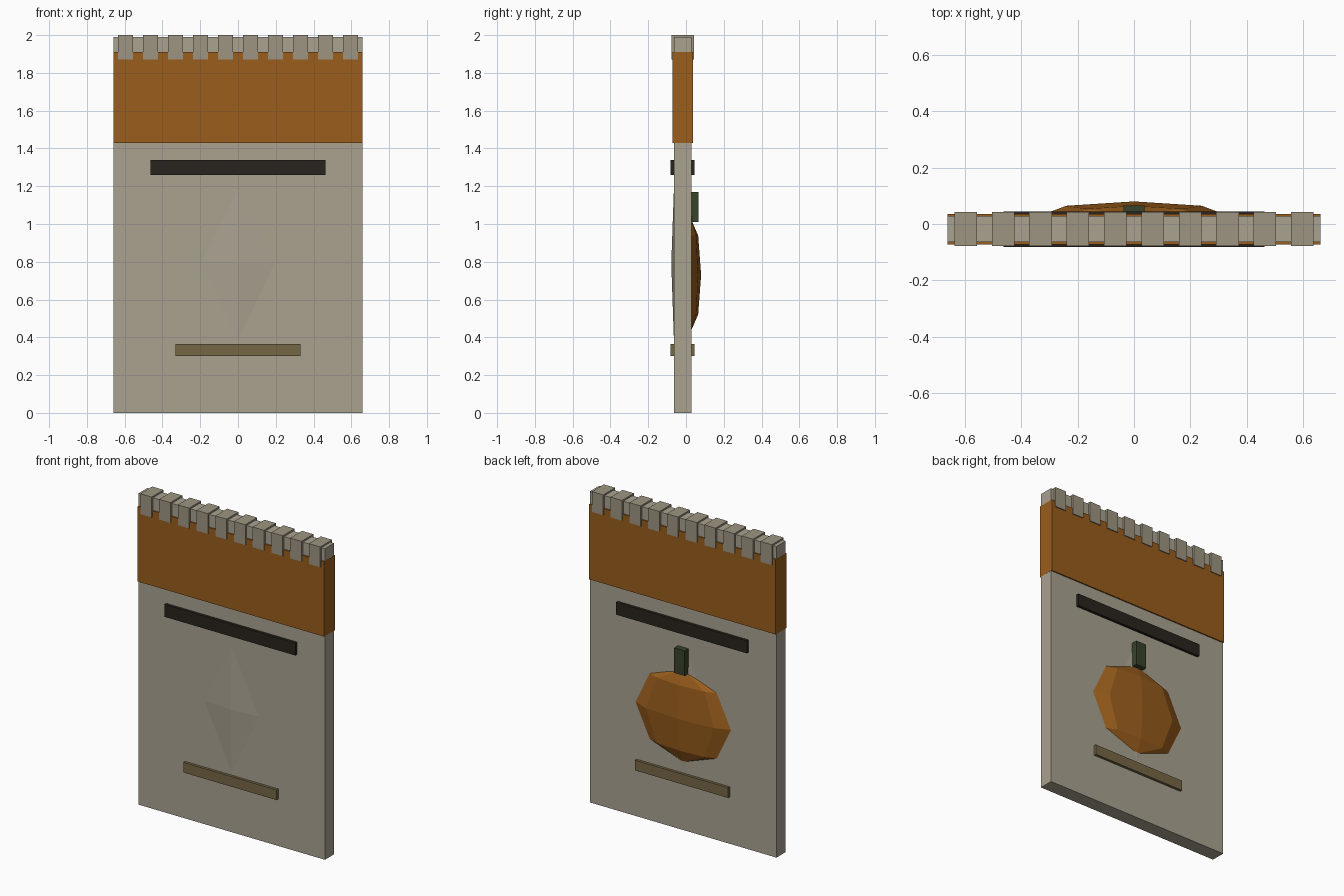
import bpy, bmesh

if "Cube" in bpy.data.objects:
    bpy.data.objects.remove(bpy.data.objects["Cube"])

YC = -0.018  # mid-plane of the packet


def material(name, rgb):
    m = bpy.data.materials.new(name)
    m.diffuse_color = (*rgb, 1)
    m.use_nodes = True
    m.node_tree.nodes["Principled BSDF"].inputs["Base Color"].default_value = m.diffuse_color
    return m


PAPER = material("paper", (0.40, 0.36, 0.28))
CRIMP = material("crimp_paper", (0.34, 0.30, 0.22))
ORANGE = material("orange", (0.32, 0.11, 0.012))
BLACK = material("dark_ink", (0.022, 0.017, 0.013))
OLIVE = material("olive_ink", (0.18, 0.135, 0.06))
GREEN = material("stem_green", (0.04, 0.055, 0.025))


def finish(name, bm, mat):
    mesh = bpy.data.meshes.new(name)
    bmesh.ops.recalc_face_normals(bm, faces=bm.faces)
    bm.to_mesh(mesh)
    bm.free()
    mesh.materials.append(mat)
    ob = bpy.data.objects.new(name, mesh)
    bpy.context.collection.objects.link(ob)
    return ob


def box(name, x, hx, y, hy, z0, z1, mat):
    bm = bmesh.new()
    bmesh.ops.create_cube(bm, size=2)
    for v in bm.verts:
        v.co = (x + v.co.x * hx, y + v.co.y * hy, z1 if v.co.z > 0 else z0)
    return finish(name, bm, mat)


# Flat packet and coloured header wrapped around it
box("packet_body", 0, 0.66, YC, 0.046, 0, 1.99, PAPER)
box("header_band", 0, 0.6603, YC, 0.054, 1.43, 1.91, ORANGE)

# Printed strips showing on both faces
box("title_strip", 0, 0.463, YC, 0.063, 1.26, 1.34, BLACK)
box("lower_strip", 0, 0.33, YC, 0.063, 0.30, 0.365, OLIVE)

# Crimp teeth along the top edge
for i in range(10):
    box(f"crimp_tooth_{i + 1}", (i - 4.5) * 0.1325, 0.04, YC, 0.06, 1.87, 2.0, CRIMP)

# Shallow diamond bulge of the contents on each face
for side, name in ((-1, "front_bulge"), (1, "back_bulge")):
    bm = bmesh.new()
    base = YC + side * 0.0455
    ring = [bm.verts.new((x, base, z)) for x, z in
            ((0.2, 0.79), (0, 1.2), (-0.2, 0.79), (0, 0.37))]
    peak = bm.verts.new((0, YC + side * 0.06, 0.79))
    for a, b in zip(ring, ring[1:] + ring[:1]):
        bm.faces.new((a, b, peak))
    bm.faces.new(ring)
    finish(name, bm, PAPER)

# Low-poly pumpkin half sunk into the back, with its stem
bm = bmesh.new()
bmesh.ops.create_uvsphere(bm, u_segments=8, v_segments=4, radius=1)
bmesh.ops.scale(bm, vec=(0.34, 0.053, 0.295), verts=bm.verts)
bmesh.ops.translate(bm, vec=(0, 0.027, 0.73), verts=bm.verts)
finish("pumpkin", bm, ORANGE)
box("pumpkin_stem", 0, 0.037, 0.035, 0.031, 1.01, 1.17, GREEN)
